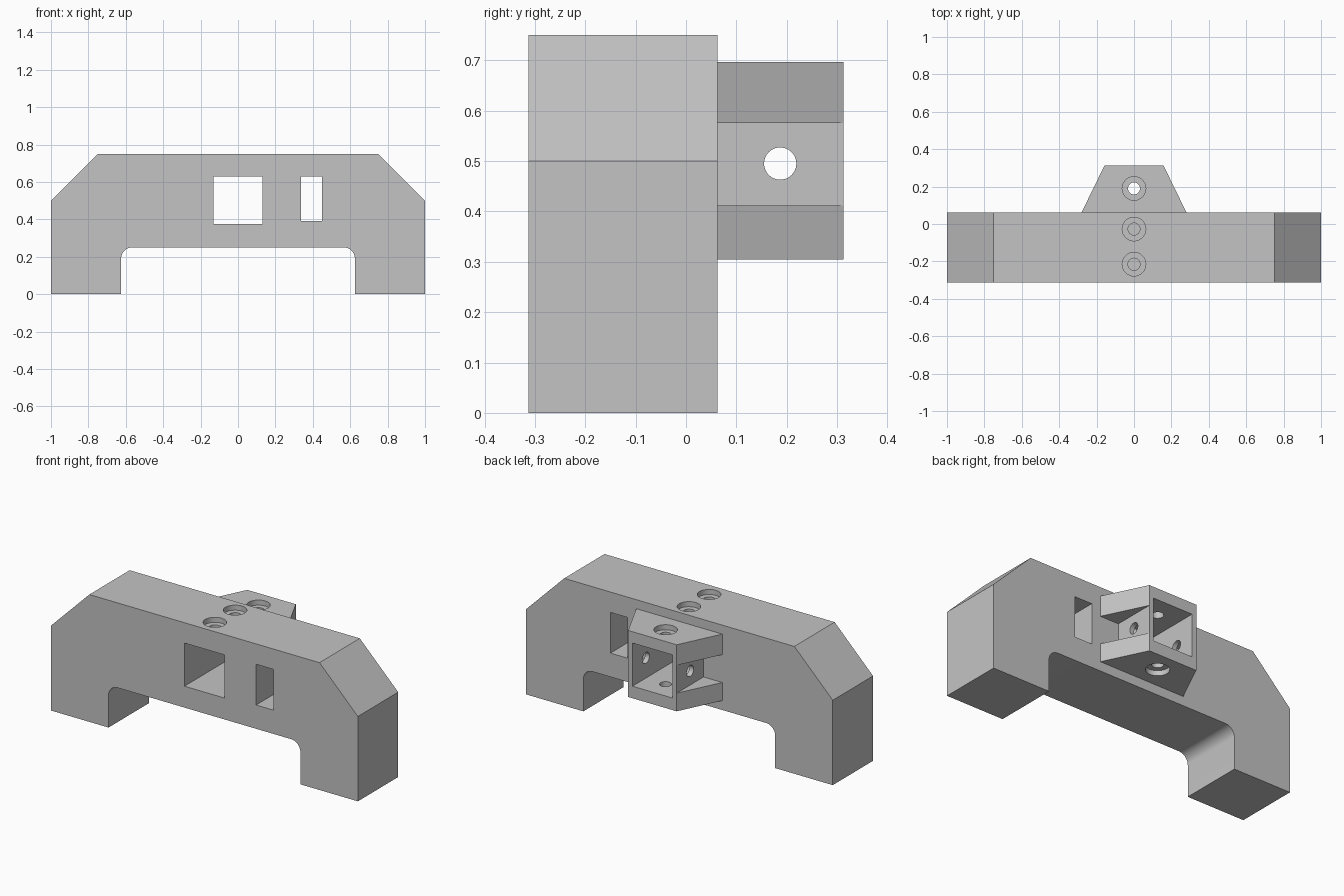
import bpy, bmesh, math
from mathutils import Matrix

default = bpy.data.objects.get("Cube")
if default:
    bpy.data.objects.remove(default, do_unlink=True)

FRONT, BACK, REAR = -0.3125, 0.0625, 0.3125

grey = bpy.data.materials.new("plain grey")
grey.use_nodes = True
grey.diffuse_color = (0.55, 0.55, 0.55, 1)
grey.node_tree.nodes["Principled BSDF"].inputs["Base Color"].default_value = (0.55, 0.55, 0.55, 1)


def finish(name, bm):
    bmesh.ops.recalc_face_normals(bm, faces=bm.faces)
    mesh = bpy.data.meshes.new(name)
    bm.to_mesh(mesh)
    bm.free()
    mesh.materials.append(grey)
    obj = bpy.data.objects.new(name, mesh)
    bpy.context.collection.objects.link(obj)
    return obj


def prism(name, points, push):
    """Extrude a closed outline along a vector."""
    bm = bmesh.new()
    face = bm.faces.new([bm.verts.new(p) for p in points])
    new = bmesh.ops.extrude_face_region(bm, geom=[face])["geom"]
    bmesh.ops.translate(bm, vec=push, verts=[v for v in new if isinstance(v, bmesh.types.BMVert)])
    return finish(name, bm)


def box(name, x0, x1, y0, y1, z0, z1):
    outline = [(x0, y0, z0), (x1, y0, z0), (x1, y0, z1), (x0, y0, z1)]
    return prism(name, outline, (0, y1 - y0, 0))


def cylinder(name, radius, depth, centre, axis="Z"):
    bm = bmesh.new()
    turn = Matrix.Rotation(math.pi / 2, 4, "Y") if axis == "X" else Matrix()
    bmesh.ops.create_cone(bm, cap_ends=True, segments=48, radius1=radius, radius2=radius,
                          depth=depth, matrix=Matrix.Translation(centre) @ turn)
    return finish(name, bm)


def combine(target, tool, operation="DIFFERENCE"):
    """Apply a boolean and discard the tool object."""
    tool.hide_render = True
    mod = target.modifiers.new("boolean", "BOOLEAN")
    mod.operation, mod.solver, mod.object = operation, "EXACT", tool
    bpy.context.view_layer.objects.active = target
    bpy.ops.object.modifier_apply(modifier=mod.name)
    bpy.data.objects.remove(tool, do_unlink=True)


# Bridge body: chamfered shoulders and a filleted arch
fillet = 0.06
half = [(1, 0), (1, 0.5), (0.75, 0.75)]
arch = []
for i in range(13):
    a = math.pi / 2 * i / 12
    arch.append((0.625 - fillet + fillet * math.cos(a), 0.25 - fillet + fillet * math.sin(a)))
right = [(0.625, 0)] + arch
outline = half + [(-x, z) for x, z in reversed(half)] + [(-x, z) for x, z in right] + right[::-1]
body = prism("bridge_body", [(x, FRONT, z) for x, z in outline], (0, BACK - FRONT, 0))

# Rear bracket: tapered block, notched on both sides to leave wings
inset = BACK - 0.05
taper = [(-0.28, inset), (0.28, inset), (0.28, BACK), (0.158, REAR),
         (-0.158, REAR), (-0.28, BACK)]
bracket = prism("rear_bracket", [(x, y, 0.305) for x, y in taper], (0, 0, 0.392))
for side in (-1, 1):
    x0, x1 = sorted((side * 0.158, side * 0.4))
    combine(bracket, box("wing_notch", x0, x1, BACK, 0.4, 0.412, 0.576))
combine(body, bracket, "UNION")

# Square tunnel through body and bracket, plus the narrow slot
combine(body, box("square_tunnel", -0.13, 0.13, -0.5, 0.5, 0.376, 0.63))
combine(body, box("narrow_slot", 0.337, 0.449, -0.5, 0.2, 0.39, 0.63))

# Counterbored screw holes down into the tunnel
bore, head, sink = 0.032, 0.063, 0.03
for y, top in ((-0.215, 0.75), (-0.027, 0.75), (0.19, 0.697)):
    combine(body, cylinder("head_recess", head, 2 * sink, (0, y, top)))
    combine(body, cylinder("screw_bore", bore, 0.3, (0, y, 0.65)))

# Lower bracket screw hole and the cross hole through the side walls
combine(body, cylinder("lower_recess", head, 2 * sink, (0, 0.19, 0.305)))
combine(body, cylinder("lower_bore", bore, 0.2, (0, 0.19, 0.34)))
combine(body, cylinder("cross_bore", bore, 0.8, (0, 0.187, 0.495), "X"))

# Smooth fillets and bores, keep edges crisp
body.name = "bridge_block"
bpy.ops.object.select_all(action="DESELECT")
body.select_set(True)
bpy.context.view_layer.objects.active = body
bpy.ops.object.shade_smooth_by_angle(angle=math.radians(30))
